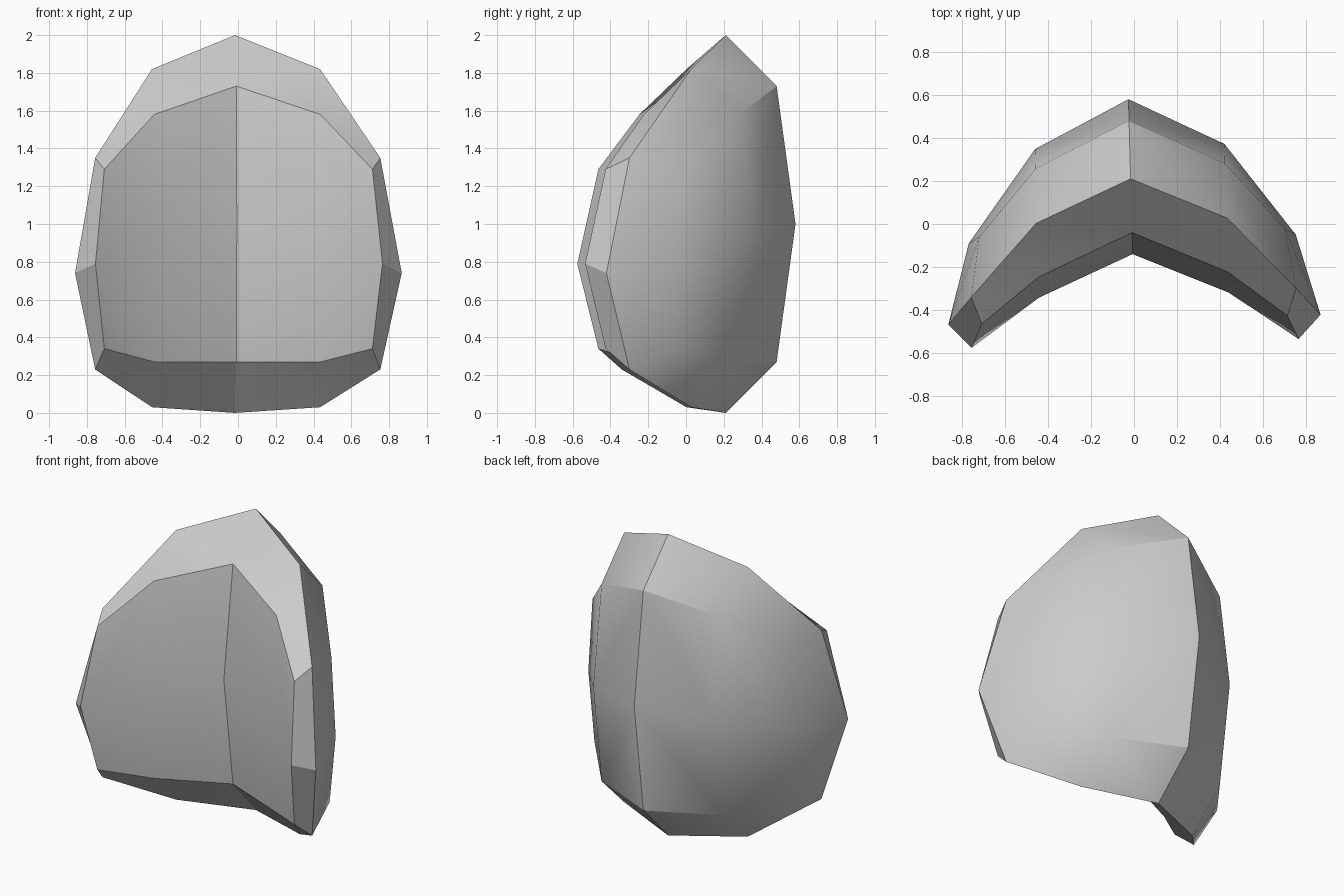
import bpy
import bmesh
import math

cube = bpy.data.objects.get("Cube")
if cube:
    bpy.data.objects.remove(cube, do_unlink=True)

# Half outline of the two panels, top to bottom: x, z, front y, back y
PANEL = [(0, 1.73, -0.04, 0.48), (0.44, 1.58, -0.235, 0.27),
         (0.71, 1.29, -0.445, -0.04), (0.76, 0.79, -0.555, -0.07),
         (0.71, 0.34, -0.445, -0.06), (0.44, 0.27, -0.235, 0.27),
         (0, 0.27, -0.04, 0.48)]
# Bulged middle of the panels: centre and quarter
MIDDLE = [(0, 1.0, -0.14, 0.58), (0.44, 0.93, -0.33, 0.36)]
# Half outline of the outer rim: x, y, z
RIM = [(0, 0.21, 2.0), (0.445, 0.015, 1.82), (0.755, -0.32, 1.35),
       (0.865, -0.445, 0.74), (0.755, -0.32, 0.23), (0.445, 0.015, 0.03),
       (0, 0.21, 0)]

bm = bmesh.new()
rim = [bm.verts.new(p) for p in RIM]

for side in (2, 3):
    ring = [bm.verts.new((p[0], p[side], p[1])) for p in PANEL]
    centre, quarter = [bm.verts.new((p[0], p[side], p[1])) for p in MIDDLE]
    # Panel faces
    bm.faces.new((ring[0], ring[1], quarter, centre))
    bm.faces.new((ring[1], ring[2], ring[3], quarter))
    bm.faces.new((ring[3], ring[4], ring[5], quarter))
    bm.faces.new((ring[5], ring[6], centre, quarter))
    # Bevelled border out to the rim
    for i in range(len(rim) - 1):
        bm.faces.new((ring[i], ring[i + 1], rim[i + 1], rim[i]))

# Other half
bmesh.ops.mirror(bm, geom=bm.verts[:] + bm.edges[:] + bm.faces[:],
                 axis='X', merge_dist=0.001)
bmesh.ops.remove_doubles(bm, verts=bm.verts[:], dist=0.001)
bmesh.ops.recalc_face_normals(bm, faces=bm.faces[:])

mesh = bpy.data.meshes.new("curved_shell")
bm.to_mesh(mesh)
bm.free()
shell = bpy.data.objects.new("curved_shell", mesh)
bpy.context.collection.objects.link(shell)
shell.location.x = -0.01
shell.rotation_euler.z = math.radians(1.55)

# Plain grey
grey = bpy.data.materials.new("plain_grey")
grey.use_nodes = True
colour = (0.6, 0.6, 0.6, 1)
grey.diffuse_color = colour
grey.node_tree.nodes["Principled BSDF"].inputs["Base Color"].default_value = colour
mesh.materials.append(grey)

bpy.ops.object.select_all(action='DESELECT')
shell.select_set(True)
bpy.context.view_layer.objects.active = shell
bpy.ops.object.shade_smooth_by_angle(angle=math.radians(30))
